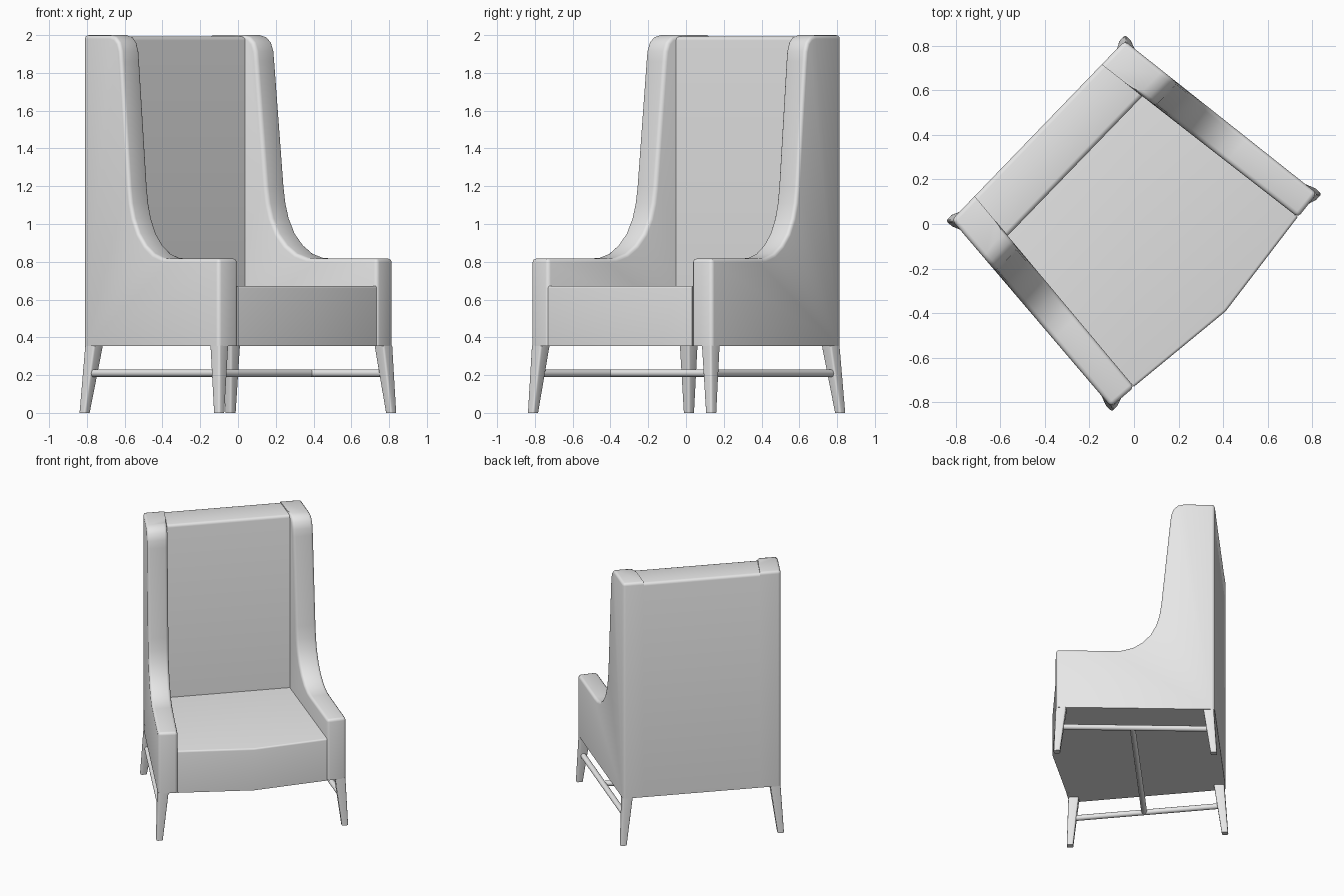
import bpy, bmesh, math
from mathutils import Vector

cube = bpy.data.objects.get("Cube")
if cube:
    bpy.data.objects.remove(cube, do_unlink=True)

fabric = bpy.data.materials.new("light_grey")
fabric.use_nodes = True
GREY = (0.8, 0.8, 0.8, 1)
fabric.diffuse_color = GREY
fabric.node_tree.nodes["Principled BSDF"].inputs["Base Color"].default_value = GREY

# The chair stands turned on the floor: u runs across it, v runs back to front
ACROSS = Vector((0.695, 0.72, 0))
FORWARD = Vector((0.72, -0.695, 0))
BACK_MID = Vector((-0.43, 0.42, 0))
BASE, ARM_TOP, SEAT_TOP, TOP = 0.353, 0.817, 0.672, 2.0
BACK_DEPTH = 0.23


def place(u, v, z):
    return BACK_MID + ACROSS * u + FORWARD * v + Vector((0, 0, z))


def outer(v):
    return 0.558 + 0.0976 * v


def inner(v):
    return 0.41 + 0.107 * v


def loft(name, ring_a, ring_b, soft=None, radius=0.02):
    """Solid between two matching rings of (u, v, z); soft() picks the edges to round."""
    bm = bmesh.new()
    local = {}
    rings = []
    for ring in (ring_a, ring_b):
        verts = []
        for p in ring:
            vert = bm.verts.new(place(*p))
            local[vert] = Vector(p)
            verts.append(vert)
        rings.append(verts)
        bm.faces.new(verts)
    count = len(ring_a)
    for i in range(count):
        j = (i + 1) % count
        bm.faces.new((rings[0][i], rings[0][j], rings[1][j], rings[1][i]))
    bmesh.ops.recalc_face_normals(bm, faces=bm.faces)
    if soft:
        chosen = [e for e in bm.edges
                  if e.calc_face_angle(0) > math.radians(35)
                  and soft(*(local[x] for x in e.verts))]
        bmesh.ops.bevel(bm, geom=chosen, offset=radius, segments=3,
                        profile=0.5, affect='EDGES', clamp_overlap=True)
    mesh = bpy.data.meshes.new(name)
    bm.to_mesh(mesh)
    bm.free()
    mesh.materials.append(fabric)
    obj = bpy.data.objects.new(name, mesh)
    bpy.context.collection.objects.link(obj)
    bpy.ops.object.select_all(action='DESELECT')
    obj.select_set(True)
    bpy.context.view_layer.objects.active = obj
    bpy.ops.object.shade_smooth_by_angle(angle=math.radians(35))
    return obj


# Wing and arm profile, as (v, z)
PROFILE = [(0, BASE), (0, TOP), (0.215, TOP), (0.255, 1.99), (0.285, 1.962),
           (0.302, 1.915), (0.308, 1.86), (0.37, 1.2), (0.383, 1.11),
           (0.405, 1.03), (0.445, 0.95), (0.5, 0.888), (0.565, 0.844),
           (0.64, 0.821), (0.70, ARM_TOP), (1.096, ARM_TOP), (1.096, BASE)]


def wing_soft(a, b):
    on_inside = all(abs(abs(p.x) - inner(p.y)) < 0.003 for p in (a, b))
    at_back = min(a.y, b.y) < 0.01
    at_base = min(a.z, b.z) < BASE + 0.01 and max(a.z, b.z) < BASE + 0.01
    return not at_base and not (on_inside and at_back)


for side, word in ((1, "left"), (-1, "right")):
    out_ring = [(side * outer(v), v, z) for v, z in PROFILE]
    in_ring = []
    for v, z in PROFILE:
        v += 0.013 if v > 1 else 0
        in_ring.append((side * inner(v), v, z))
    loft(word + "_wing_and_arm", out_ring, in_ring, wing_soft)

# Upright back between the wings
plan = [(-inner(0), 0), (inner(0), 0),
        (inner(BACK_DEPTH), BACK_DEPTH), (-inner(BACK_DEPTH), BACK_DEPTH)]
loft("back_panel", [(u, v, BASE) for u, v in plan],
     [(u, v, TOP - 0.008) for u, v in plan],
     lambda a, b: min(a.z, b.z) > 1.9 and abs(a.y - b.y) < 0.01)

# Seat with a shallow pointed front
plan = [(-inner(BACK_DEPTH), BACK_DEPTH), (inner(BACK_DEPTH), BACK_DEPTH),
        (inner(1.107), 1.107), (0, 1.168), (-inner(1.107), 1.107)]
loft("seat", [(u, v, BASE) for u, v in plan],
     [(u, v, SEAT_TOP) for u, v in plan],
     lambda a, b: min(a.z, b.z) > BASE + 0.1 and min(a.y, b.y) > 1, 0.012)


# Splayed, tapered legs with softened corners
def square(u, v, z, half):
    return [(u + i * half, v + j * half, z)
            for i, j in ((-1, -1), (1, -1), (1, 1), (-1, 1))]


LEGS = {"back": ((0.556, 0.006), (0.522, 0.043)),
        "front": ((0.655, 1.091), (0.625, 1.063))}
RAIL_Z = 0.21
RAIL_R = 0.02


def rail(name, a, b):
    """Round bar between two (u, v) points."""
    start, end = place(*a, RAIL_Z), place(*b, RAIL_Z)
    run = end - start
    bpy.ops.mesh.primitive_cylinder_add(vertices=16, radius=RAIL_R, depth=run.length,
                                        location=(start + end) / 2,
                                        rotation=run.to_track_quat('Z', 'Y').to_euler())
    obj = bpy.context.object
    obj.name = name
    obj.data.materials.append(fabric)
    bpy.ops.object.shade_smooth_by_angle(angle=math.radians(35))


for side, word in ((1, "left"), (-1, "right")):
    ends = []
    for where, (foot, head) in LEGS.items():
        loft(f"{where}_{word}_leg", square(side * foot[0], foot[1], 0, 0.022),
             square(side * head[0], head[1], BASE + 0.004, 0.036),
             lambda a, b: abs(a.z - b.z) > 0.1, 0.01)
        t = RAIL_Z / BASE
        ends.append((side * (foot[0] + (head[0] - foot[0]) * t),
                     foot[1] + (head[1] - foot[1]) * t))
    rail(word + "_stretcher", *ends)

# Bar joining the two side stretchers
rail("cross_stretcher", (-0.588, 0.57), (0.588, 0.57))
